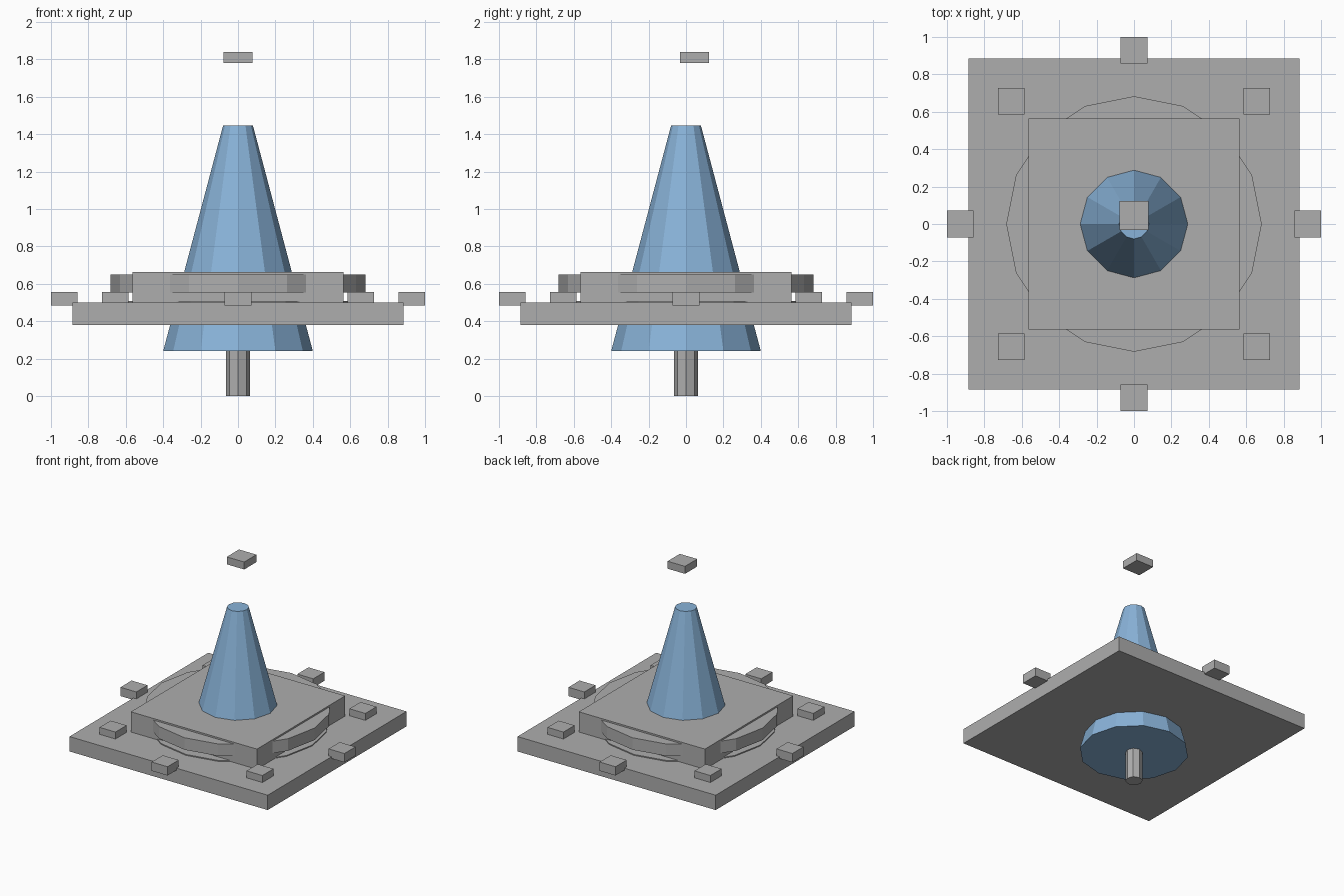
import bpy
import math

cube = bpy.data.objects.get("Cube")
if cube:
    bpy.data.objects.remove(cube, do_unlink=True)


def make_material(name, rgb):
    mat = bpy.data.materials.new(name)
    mat.use_nodes = True
    mat.diffuse_color = (*rgb, 1)
    mat.node_tree.nodes["Principled BSDF"].inputs["Base Color"].default_value = (*rgb, 1)
    return mat


grey = make_material("grey", (0.42, 0.42, 0.42))
blue = make_material("soft blue", (0.25, 0.45, 0.69))


def finish(name, mat):
    obj = bpy.context.object
    obj.name = name
    obj.data.name = name
    obj.data.materials.append(mat)
    return obj


def box(name, x, y, half, bottom, top, mat=grey):
    """Square block given by centre, half width and height range."""
    bpy.ops.mesh.primitive_cube_add(size=1, location=(x, y, (bottom + top) / 2))
    bpy.context.object.scale = (2 * half, 2 * half, top - bottom)
    bpy.ops.object.transform_apply(location=False, rotation=False, scale=True)
    return finish(name, mat)


def frustum(name, sides, r_bottom, r_top, bottom, top, mat=grey):
    """Upright faceted cylinder or cone with a corner facing each axis."""
    bpy.ops.mesh.primitive_cone_add(
        vertices=sides, radius1=r_bottom, radius2=r_top,
        depth=top - bottom, location=(0, 0, (bottom + top) / 2))
    return finish(name, mat)


# Square platform in two steps
box("base_plate", 0, 0, 0.885, 0.38, 0.5)
box("upper_plate", 0, 0, 0.563, 0.5, 0.663)

# Faceted discs that poke out of the upper plate
frustum("floor_ring", 16, 0.664, 0.664, 0.49, 0.508)
frustum("raised_disc", 16, 0.683, 0.683, 0.553, 0.65)

# Central spire and the rod under it
frustum("spire", 12, 0.4, 0.08, 0.24, 1.445, blue)
frustum("rod", 8, 0.063, 0.063, 0, 0.26)

# Floating cap block, set a little towards the back
box("cap_block", 0, 0.046, 0.078, 1.78, 1.84)

# Eight small blocks: one at each edge and one at each corner
for i in range(4):
    edge = i * math.pi / 2
    box(f"edge_block_{i + 1}", 0.929 * math.cos(edge), 0.929 * math.sin(edge),
        0.071, 0.485, 0.556)
    corner = edge + math.pi / 4
    reach = 0.656 * math.sqrt(2)
    box(f"corner_block_{i + 1}", reach * math.cos(corner), reach * math.sin(corner),
        0.071, 0.485, 0.556)
